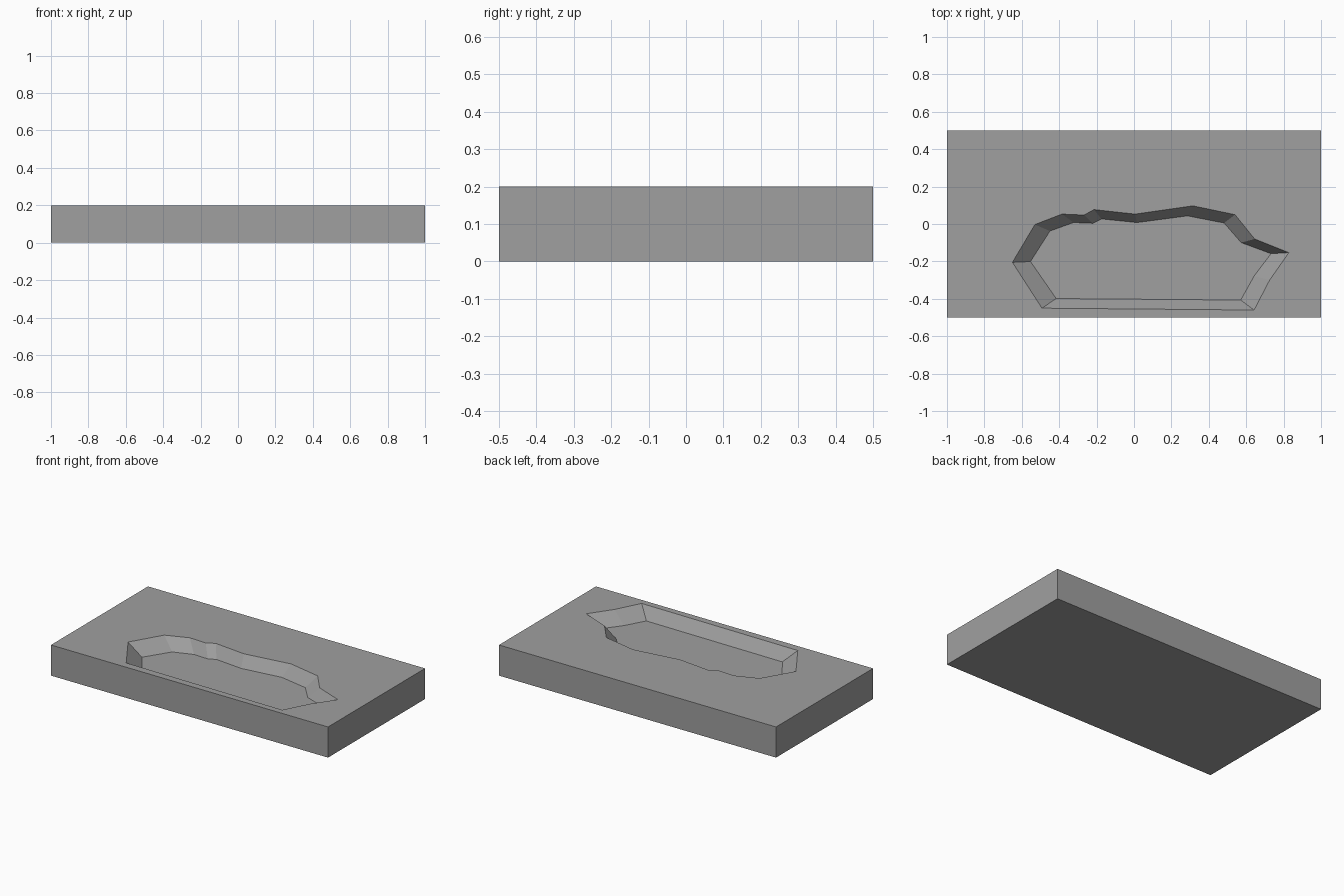
import bpy
import bmesh

cube = bpy.data.objects.get("Cube")
if cube:
    bpy.data.objects.remove(cube, do_unlink=True)

HEIGHT, DEPTH = 0.2, 0.075

# Outline of the cavity at the top surface
RIM = [(-.65, -.205), (-.53, -.003), (-.385, .053), (-.267, .048), (-.214, .077),
       (.005, .053), (.315, .097), (.54, .05), (.645, -.08), (.828, -.153),
       (.725, -.3), (.642, -.46), (-.492, -.45)]

grey = bpy.data.materials.new("mid grey")
grey.use_nodes = True
colour = (0.35, 0.35, 0.35, 1)
grey.diffuse_color = colour
grey.node_tree.nodes["Principled BSDF"].inputs["Base Color"].default_value = colour

bm = bmesh.new()


def ring(points, z):
    return [bm.verts.new((x, y, z)) for x, y in points]


def walls(a, b):
    """Join two rings with a band of quads."""
    for i in range(len(a)):
        j = (i + 1) % len(a)
        bm.faces.new((a[i], a[j], b[j], b[i]))


# Slab sides and underside
corners = [(-1, -.5), (1, -.5), (1, .5), (-1, .5)]
base = ring(corners, 0)
top = ring(corners, HEIGHT)
walls(base, top)
bm.faces.new(base)

# Cavity: the floor is a shrunken, shifted copy of the rim
rim = ring(RIM, HEIGHT)
floor = ring([(x * .87 + .012, y * .808 - .035) for x, y in RIM], HEIGHT - DEPTH)
walls(rim, floor)
bm.faces.new(floor)

# Top surface around the cavity
open_edges = [e for e in bm.edges if e.is_boundary]
bmesh.ops.triangle_fill(bm, edges=open_edges, use_beauty=True, normal=(0, 0, 1))
bmesh.ops.recalc_face_normals(bm, faces=bm.faces)

mesh = bpy.data.meshes.new("mould_block")
bm.to_mesh(mesh)
bm.free()
mesh.materials.append(grey)
block = bpy.data.objects.new("mould_block", mesh)
bpy.context.collection.objects.link(block)
